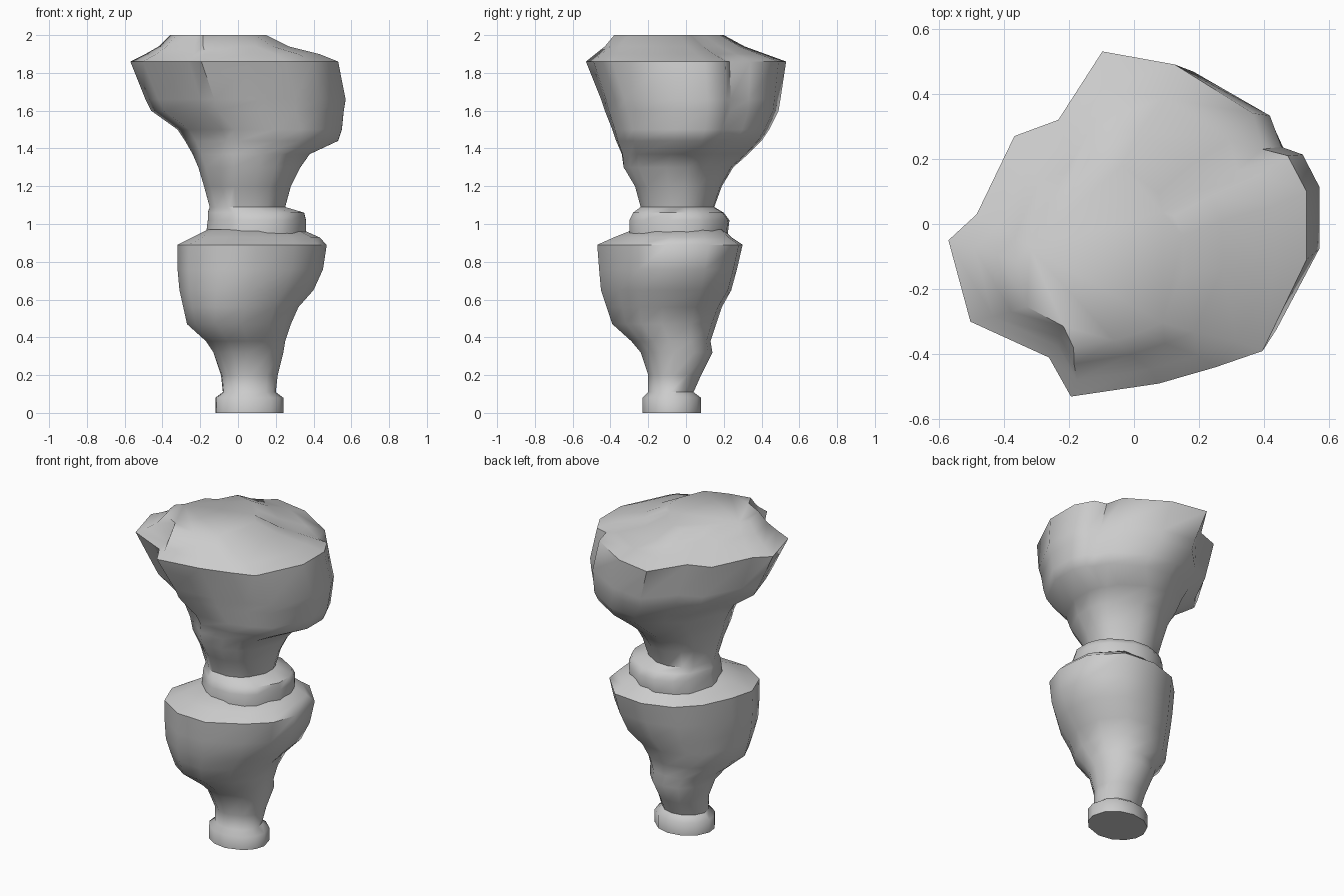
import bpy
import bmesh
import math

default_cube = bpy.data.objects.get("Cube")
if default_cube:
    bpy.data.objects.remove(default_cube, do_unlink=True)

# One plain grey surface
grey = bpy.data.materials.new("plain grey")
grey.use_nodes = True
colour = (0.6, 0.6, 0.6, 1)
grey.diffuse_color = colour
shader = next(node for node in grey.node_tree.nodes if node.type == "BSDF_PRINCIPLED")
shader.inputs["Base Color"].default_value = colour


def fit(points, low_x, high_x, low_y, high_y):
    """Stretch a closed outline so that it fills the given box."""
    xs = [p[0] for p in points]
    ys = [p[1] for p in points]

    def stretch(value, values, low, high):
        return low + (value - min(values)) / (max(values) - min(values)) * (high - low)

    return [(stretch(x, xs, low_x, high_x), stretch(y, ys, low_y, high_y)) for x, y in points]


def ring_outline(lumpy, amount, box):
    """Blend from an ellipse to the lumpy outline, then fit the box."""
    unit = fit(lumpy, -1, 1, -1, 1)
    blended = []
    for x, y in unit:
        angle = math.atan2(y, x)
        blended.append((math.cos(angle) * (1 - amount) + x * amount,
                        math.sin(angle) * (1 - amount) + y * amount))
    return fit(blended, *box)


def loft(name, lumpy, rings, blend_start, blend_end):
    """Skin stacked rings; all measures are in hundredths of a unit."""
    bm = bmesh.new()
    loops = []
    for height, *box in rings:
        amount = (height - blend_start) / (blend_end - blend_start)
        amount = min(max(amount, 0), 1)
        outline = ring_outline(lumpy, amount, box)
        loops.append([bm.verts.new((x / 100, y / 100, height / 100)) for x, y in outline])
    count = len(lumpy)
    for below, above in zip(loops, loops[1:]):
        for i in range(count):
            j = (i + 1) % count
            bm.faces.new((below[i], below[j], above[j], above[i]))
    bm.faces.new(loops[0])
    bm.faces.new(loops[-1])
    bmesh.ops.recalc_face_normals(bm, faces=bm.faces)
    mesh = bpy.data.meshes.new(name)
    bm.to_mesh(mesh)
    bm.free()
    mesh.materials.append(grey)
    part = bpy.data.objects.new(name, mesh)
    bpy.context.collection.objects.link(part)
    bpy.ops.object.select_all(action="DESELECT")
    part.select_set(True)
    bpy.context.view_layer.objects.active = part
    bpy.ops.object.shade_smooth_by_angle(angle=math.radians(55))
    return part


# Lower tier: round foot, narrow stem, swelling lopsided bowl
lower_outline = [
    (47, -10), (45, 12), (30, 28), (10, 30), (-8, 24), (-20, 12), (-28, -5),
    (-32, -20), (-26, -36), (-10, -46), (10, -47), (30, -36), (42, -25),
]
lower_rings = [
    (0, -12, 24, -23, 8),
    (8, -12, 24, -23, 8),
    (11, -8, 20, -20, 4),
    (20, -9, 21, -20, 8),
    (32, -13, 24, -24, 14),
    (38, -17, 25, -29, 13),
    (47, -27, 28, -39, 16),
    (56, -29, 32, -42, 19),
    (65, -31, 40, -45, 24),
    (76, -32, 45, -46, 27),
    (89, -32, 47, -47, 30),
    (93, -24, 43, -38, 24),
    (97, -16, 34, -28, 20),
]
loft("lower_tier", lower_outline, lower_rings, 20, 65)

# Upper tier: collar, neck and broad irregular crown
upper_outline = [
    (57, -11), (57, 10), (51, 21), (43, 23), (40, 34), (15, 49), (-8, 53),
    (-22, 32), (-36, 27), (-48, 3), (-57, -5), (-50, -30), (-25, -41),
    (-18, -53), (10, -49), (28, -44), (43, -39),
]
upper_rings = [
    (94, -17, 36, -30, 22),
    (102, -16, 36, -30, 23),
    (106, -16, 35, -28, 20),
    (109, -15, 25, -24, 15),
    (120, -18, 28, -27, 19),
    (130, -21, 33, -33, 25),
    (137, -24, 38, -34, 33),
    (144, -28, 53, -37, 40),
    (150, -32, 55, -39, 44),
    (160, -46, 56, -43, 49),
    (166, -49, 57, -45, 50),
    (186, -57, 53, -53, 53),
    (190, -49, 43, -48, 42),
    (194, -42, 27, -43, 31),
    (200, -36, 15, -38, 20),
]
loft("upper_tier", upper_outline, upper_rings, 110, 180)
